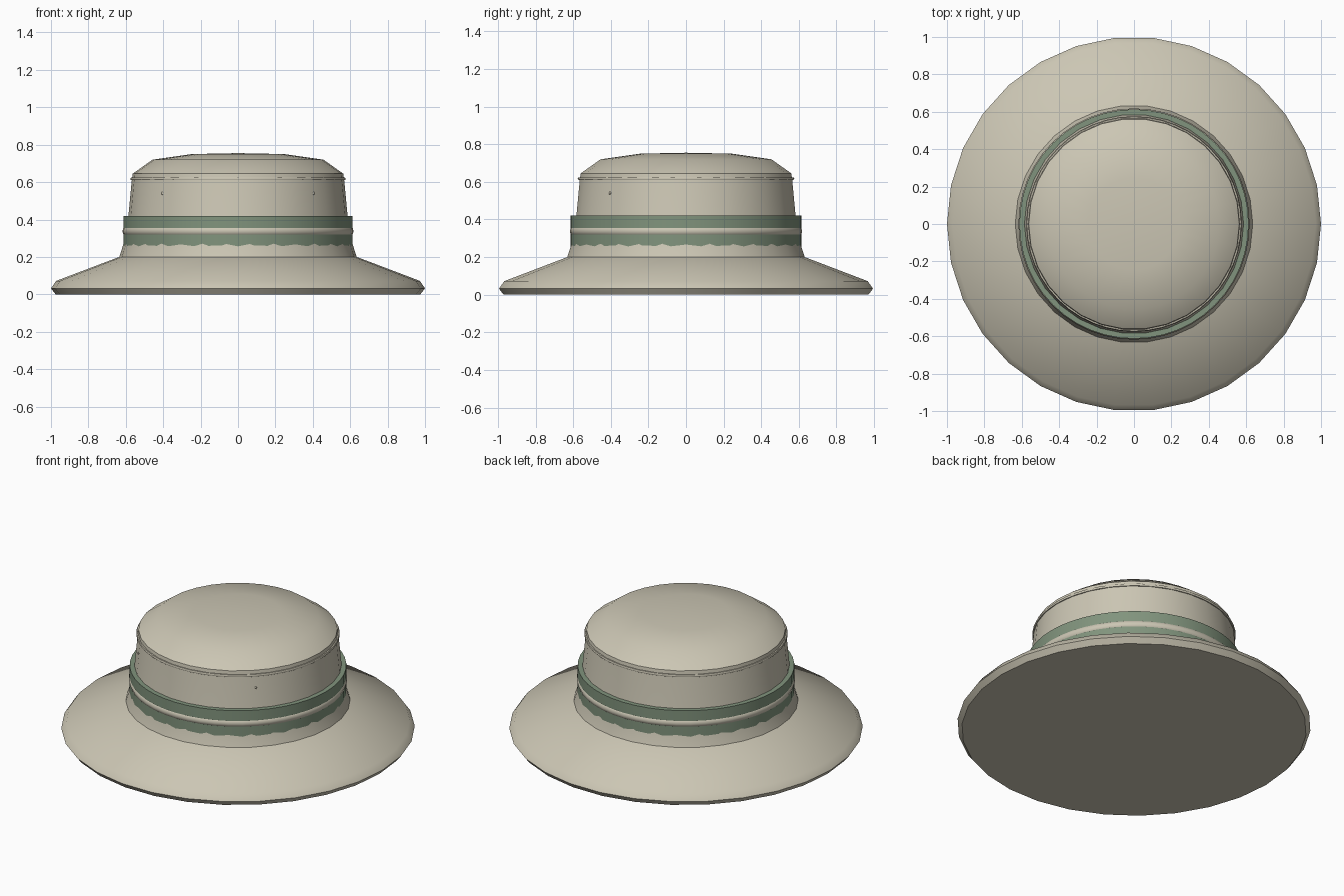
import bpy, bmesh, math

if "Cube" in bpy.data.objects:
    bpy.data.objects.remove(bpy.data.objects["Cube"])


def material(name, rgb):
    m = bpy.data.materials.new(name)
    m.diffuse_color = (*rgb, 1.0)
    m.use_nodes = True
    m.node_tree.nodes["Principled BSDF"].inputs["Base Color"].default_value = m.diffuse_color
    return m


BEIGE = material("beige cloth", (0.60, 0.565, 0.455))
GREEN = material("muted green ribbon", (0.22, 0.295, 0.205))


def lathe(name, profile, sides, mat, closed=False, angle=38):
    """Spin (radius, z) points about z; radius 0 makes a pole."""
    bm = bmesh.new()
    rings = []
    for r, z in profile:
        if r == 0:
            rings.append([bm.verts.new((0, 0, z))] * sides)
        else:
            rings.append([bm.verts.new((r * math.cos(2 * math.pi * i / sides),
                                        r * math.sin(2 * math.pi * i / sides), z))
                          for i in range(sides)])
    pairs = list(zip(rings, rings[1:]))
    if closed:
        pairs.append((rings[-1], rings[0]))
    for a, b in pairs:
        for i in range(sides):
            j = (i + 1) % sides
            quad = list(dict.fromkeys((a[i], a[j], b[j], b[i])))
            bm.faces.new(quad)
    bmesh.ops.recalc_face_normals(bm, faces=bm.faces)
    mesh = bpy.data.meshes.new(name)
    bm.to_mesh(mesh)
    bm.free()
    ob = bpy.data.objects.new(name, mesh)
    bpy.context.collection.objects.link(ob)
    mesh.materials.append(mat)
    bpy.ops.object.select_all(action='DESELECT')
    ob.select_set(True)
    bpy.context.view_layer.objects.active = ob
    bpy.ops.object.shade_smooth_by_angle(angle=math.radians(angle))
    return ob


def ring(name, radius, z, rr, rz, sides, mat, steps=8):
    pts = [(radius + rr * math.cos(2 * math.pi * k / steps),
            z + rz * math.sin(2 * math.pi * k / steps)) for k in range(steps)]
    return lathe(name, pts, sides, mat, closed=True, angle=60)


# Brim, crown wall and domed top in one turned shell
lathe("brim_and_crown",
      [(0, 0), (0.975, 0), (1.0, 0.032), (0.972, 0.072), (0.635, 0.2),
       (0.612, 0.27), (0.586, 0.42), (0.568, 0.61), (0.563, 0.645),
       (0.457, 0.72), (0.245, 0.75), (0, 0.755)], 30, BEIGE)

# Ribbon around the crown
lathe("ribbon_band", [(0.57, 0.25), (0.613, 0.25), (0.613, 0.42), (0.57, 0.42)],
      48, GREEN, closed=True)

# Pale cord along the middle of the ribbon
ring("ribbon_cord", 0.60, 0.338, 0.018, 0.026, 48, BEIGE)

# Thin seam under the domed top
ring("crown_seam", 0.568, 0.617, 0.008, 0.008, 48, BEIGE, steps=6)

# Tiny eyelets at the two front corners
for side, label in ((1, "right"), (-1, "left")):
    bpy.ops.mesh.primitive_uv_sphere_add(segments=8, ring_count=6, radius=0.009,
                                         location=(side * 0.402, -0.402, 0.54))
    ob = bpy.context.object
    ob.name = "eyelet_" + label
    ob.data.materials.append(BEIGE)
